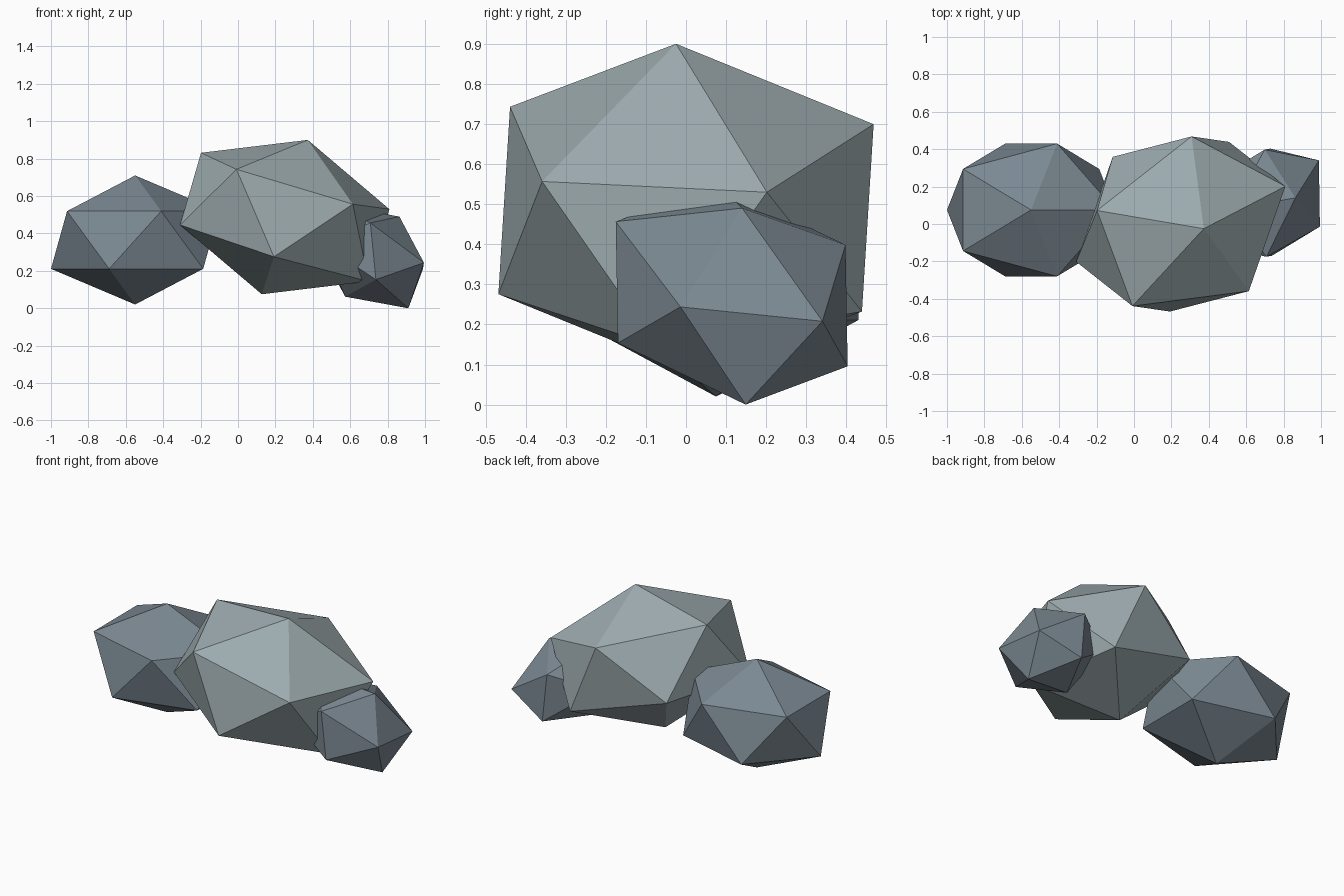
import bpy, bmesh
from mathutils import Matrix

if "Cube" in bpy.data.objects:
    bpy.data.objects.remove(bpy.data.objects["Cube"])


def material(name, rgb):
    m = bpy.data.materials.new(name)
    m.diffuse_color = (*rgb, 1)
    m.use_nodes = True
    m.node_tree.nodes["Principled BSDF"].inputs["Base Color"].default_value = m.diffuse_color
    return m


def rock(name, center, ax, ay, az, mat):
    """Twenty-sided boulder stretched along three tilted axes."""
    cols = Matrix((ax, ay, az)).transposed().to_4x4()
    bm = bmesh.new()
    bmesh.ops.create_icosphere(bm, subdivisions=1, radius=1,
                               matrix=Matrix.Translation(center) @ cols)
    mesh = bpy.data.meshes.new(name)
    bm.to_mesh(mesh)
    bm.free()
    mesh.materials.append(mat)
    obj = bpy.data.objects.new(name, mesh)
    bpy.context.collection.objects.link(obj)
    return obj


light = material("light_stone", (0.34, 0.41, 0.43))
dark = material("dark_stone", (0.20, 0.25, 0.29))

# Large tilted boulder in the middle
rock("large_rock", (0.25, 0, 0.4875),
     (0.564, 0.238, -0.159), (-0.180, 0.486, 0.084), (0.123, -0.025, 0.4125), light)

# Medium upright boulder on the left
rock("medium_rock", (-0.55, 0.075, 0.365),
     (0.503, 0, 0), (0, 0.417, 0), (0, 0, 0.345), dark)

# Small tilted boulder on the right
rock("small_rock", (0.718, 0.114, 0.276),
     (0.236, -0.156, -0.143), (0.165, 0.303, -0.146), (0.145, 0.026, 0.214), dark)
